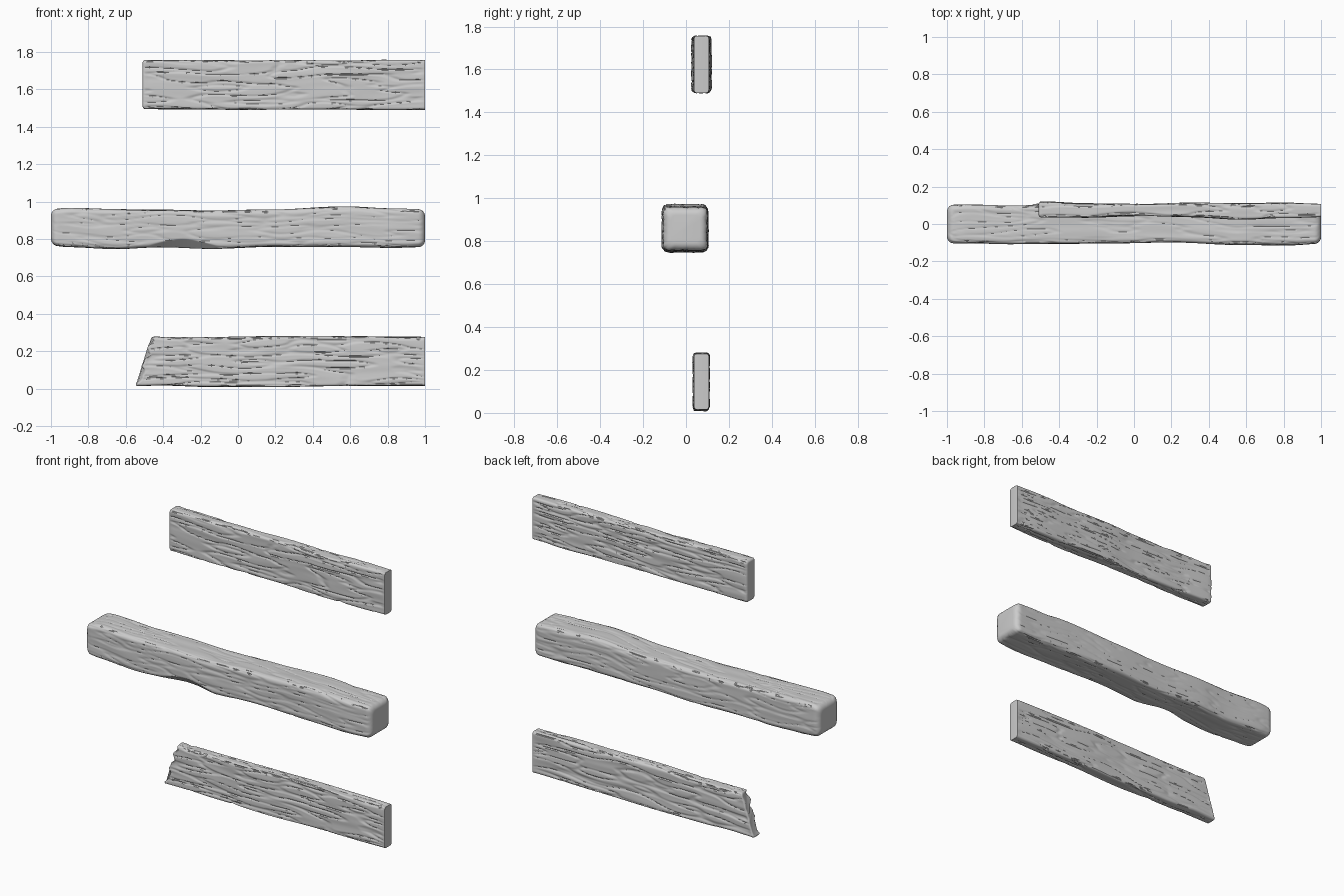
import bpy, bmesh, math
from mathutils import Vector, noise

if "Cube" in bpy.data.objects:
    bpy.data.objects.remove(bpy.data.objects["Cube"])


def sample(keys, x):
    # smooth interpolation of (x, ymin, ymax, zmin, zmax) rows
    x = min(max(x, keys[0][0]), keys[-1][0])
    for a, b in zip(keys, keys[1:]):
        if x <= b[0]:
            t = (x - a[0]) / (b[0] - a[0])
            t = t * t * (3 - 2 * t)
            return [p + (q - p) * t for p, q in zip(a[1:], b[1:])]


def perimeter(ny, nz):
    # evenly spaced points around a square of -1..1
    pts = [(-1 + 2 * i / ny, -1) for i in range(ny)]
    pts += [(1, -1 + 2 * i / nz) for i in range(nz)]
    pts += [(1 - 2 * i / ny, 1) for i in range(ny)]
    return pts + [(-1, 1 - 2 * i / nz) for i in range(nz)]


def grain(x, y, z, seed):
    # long wavy fibres with narrow cracks
    z += 0.03 * noise.noise(Vector((x * 2.2, seed, z * 3)))
    fibre = noise.noise(Vector((x * 2.5 + seed, y * 26, z * 26)))
    crack = noise.noise(Vector((x * 3.5, y * 34 + seed, z * 34)))
    return 0.5 * fibre - 0.9 * max(0, 1 - abs(crack) * 6)


def timber(name, keys, ny, nz, radius, ends, depth, seed, slant=0, jag=0, chip=0):
    x0, x1 = keys[0][0], keys[-1][0]
    bl, br = ends
    arc = [math.radians(15 * k) for k in range(7)]
    xs = [x0 + bl * (1 - math.cos(a)) for a in arc]
    n = 190
    xs += [x0 + bl + (x1 - br - x0 - bl) * i / n for i in range(1, n)]
    xs += [x1 - br * (1 - math.cos(a)) for a in reversed(arc)]
    bm = bmesh.new()
    rings = []
    for x in xs:
        ya, yb, za, zb = sample(keys, x)
        # shrink the section towards rounded ends
        inset = 0
        for t, b in ((x - x0, bl), (x1 - x, br)):
            if t < b:
                inset = b - math.sqrt(max(0, b * b - (b - t) ** 2))
        hy, hz = (yb - ya) / 2 - inset, (zb - za) / 2 - inset
        cy, cz = (ya + yb) / 2, (za + zb) / 2
        r = min(radius, hy * 0.8)
        ring = []
        for u, v in perimeter(ny, nz):
            y, z = u * hy, v * hz
            qy = max(-hy + r, min(hy - r, y))
            qz = max(-hz + r, min(hz - r, z))
            d = Vector((y - qy, z - qz)).normalized()
            fade = min(1, (x1 - x) / 0.03, (x - x0) / 0.03)
            off = r + fade * depth * grain(x, y, z, seed)
            y, z = cy + qy + d.x * off, cz + qz + d.y * off
            # worn facet on the lower front edge
            if chip:
                c = chip * math.exp(-((x + 0.28) / 0.17) ** 2)
                over = (cy - y) + (cz - z) - (0.205 - c)
                if over > 0:
                    y, z = y + over / 2, z + over / 2
            # slanted, splintered left end
            w = max(0, 1 - (x - x0) / 0.3)
            h = (z - za) / (zb - za)
            sx = slant * w * h
            if jag:
                s = noise.noise(Vector((seed, 3.1, z * 30))) + 0.5
                sx += jag * w ** 4 * max(0, s) * max(0, min(1, (yb - y) / (yb - ya)))
            ring.append(bm.verts.new((x + sx, y, max(z, 0))))
        rings.append(ring)
    m = len(rings[0])
    for a, b in zip(rings, rings[1:]):
        for i in range(m):
            j = (i + 1) % m
            bm.faces.new((a[i], a[j], b[j], b[i]))
    bm.faces.new(rings[0])
    bm.faces.new(rings[-1])
    bmesh.ops.recalc_face_normals(bm, faces=bm.faces)
    me = bpy.data.meshes.new(name)
    bm.to_mesh(me)
    bm.free()
    for p in me.polygons:
        p.use_smooth = True
    me.set_sharp_from_angle(angle=math.radians(40))
    ob = bpy.data.objects.new(name, me)
    bpy.context.collection.objects.link(ob)
    return ob


# upper board: square cut on the right, softened on the left
timber("upper_board", [
    (-0.51, 0.036, 0.120, 1.495, 1.757),
    (-0.25, 0.035, 0.110, 1.492, 1.757),
    (0.08, 0.043, 0.106, 1.490, 1.754),
    (0.30, 0.038, 0.113, 1.493, 1.757),
    (0.58, 0.024, 0.110, 1.492, 1.756),
    (0.78, 0.032, 0.114, 1.489, 1.759),
    (1.00, 0.037, 0.107, 1.490, 1.757)],
    14, 52, 0.014, (0.014, 0.002), 0.006, 1.7)

# thick square beam with worn ends
timber("beam", [
    (-1.00, -0.103, 0.102, 0.765, 0.960),
    (-0.90, -0.103, 0.104, 0.757, 0.966),
    (-0.65, -0.108, 0.098, 0.747, 0.959),
    (-0.42, -0.106, 0.106, 0.756, 0.956),
    (-0.15, -0.104, 0.101, 0.747, 0.952),
    (0.20, -0.098, 0.105, 0.758, 0.958),
    (0.58, -0.112, 0.100, 0.757, 0.974),
    (0.82, -0.114, 0.098, 0.753, 0.963),
    (1.00, -0.105, 0.100, 0.757, 0.958)],
    34, 34, 0.026, (0.036, 0.036), 0.004, 5.3, chip=0.05)

# lower board: splintered slanted end on the left
timber("lower_board", [
    (-0.55, 0.036, 0.108, 0.014, 0.277),
    (-0.40, 0.032, 0.110, 0.018, 0.275),
    (-0.15, 0.037, 0.108, 0.010, 0.276),
    (0.15, 0.031, 0.106, 0.008, 0.280),
    (0.50, 0.036, 0.111, 0.013, 0.281),
    (0.75, 0.031, 0.109, 0.015, 0.279),
    (1.00, 0.037, 0.107, 0.015, 0.276)],
    14, 52, 0.014, (0.012, 0.002), 0.006, 9.2, slant=0.085, jag=0.03)
